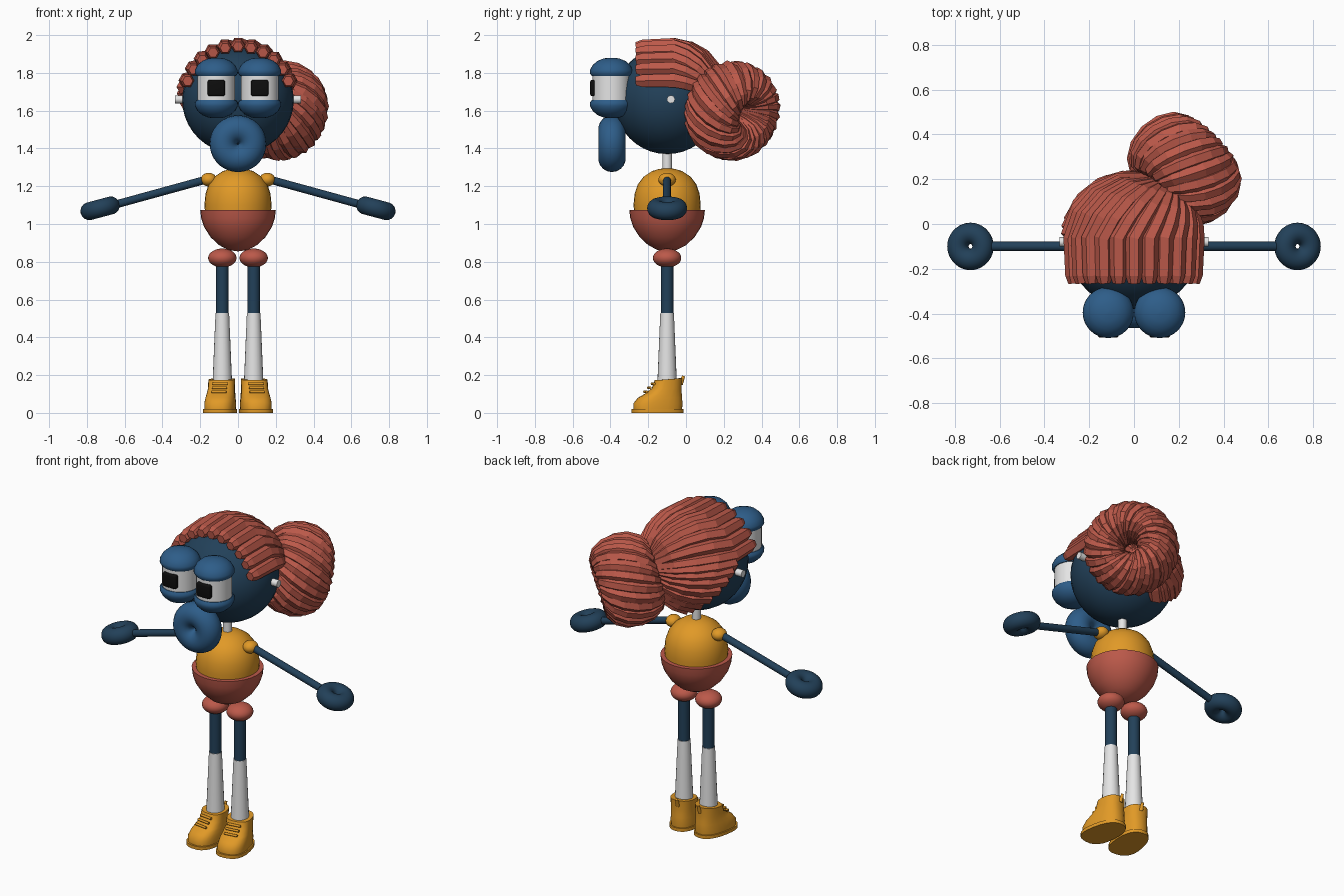
import bpy, bmesh, math
from mathutils import Vector, Matrix

if "Cube" in bpy.data.objects:
    bpy.data.objects.remove(bpy.data.objects["Cube"], do_unlink=True)


def material(name, rgb):
    m = bpy.data.materials.new(name)
    m.use_nodes = True
    m.diffuse_color = (*rgb, 1)
    m.node_tree.nodes["Principled BSDF"].inputs["Base Color"].default_value = (*rgb, 1)
    return m


NAVY = material("navy skin", (0.016, 0.052, 0.1))
BLUE = material("bright blue", (0.027, 0.11, 0.25))
YELLOW = material("mustard yellow", (0.75, 0.32, 0.02))
RED = material("brick red", (0.5, 0.1, 0.068))
WHITE = material("off white", (0.78, 0.78, 0.78))
BLACK = material("black", (0.004, 0.004, 0.004))
Y = -0.1  # depth of the body axis


def finish(name, bm, mat, matrix=Matrix(), smooth=True, angle=40):
    bmesh.ops.recalc_face_normals(bm, faces=bm.faces)
    mesh = bpy.data.meshes.new(name)
    bm.to_mesh(mesh)
    bm.free()
    mesh.materials.append(mat)
    ob = bpy.data.objects.new(name, mesh)
    bpy.context.collection.objects.link(ob)
    ob.matrix_world = matrix
    if smooth:
        bpy.ops.object.select_all(action="DESELECT")
        ob.select_set(True)
        bpy.context.view_layer.objects.active = ob
        bpy.ops.object.shade_smooth_by_angle(angle=math.radians(angle))
    return ob


def loft(bm, rings):
    """Skin equal vertex rings and cap both ends."""
    loops = [[bm.verts.new(p) for p in ring] for ring in rings]
    for a, b in zip(loops, loops[1:]):
        for i in range(len(a)):
            j = (i + 1) % len(a)
            bm.faces.new((a[i], a[j], b[j], b[i]))
    bm.faces.new(loops[0])
    bm.faces.new(loops[-1])


def lathe(name, profile, mat, matrix, n=32):
    bm = bmesh.new()
    turn = [2 * math.pi * i / n for i in range(n)]
    loft(bm, [[(max(r, 0.001) * math.cos(t), max(r, 0.001) * math.sin(t), z) for t in turn]
              for r, z in profile])
    return finish(name, bm, mat, matrix)


def ball(name, loc, size, mat):
    bm = bmesh.new()
    bmesh.ops.create_uvsphere(bm, u_segments=32, v_segments=20, radius=1)
    return finish(name, bm, mat, Matrix.LocRotScale(Vector(loc), None, Vector(size)))


def rod(name, a, b, ra, rb, mat):
    a, b = Vector(a), Vector(b)
    rot = Vector((0, 0, 1)).rotation_difference(b - a).to_matrix().to_4x4()
    return lathe(name, [(ra, 0), (rb, (b - a).length)], mat, Matrix.Translation(a) @ rot, 20)


def torus(name, major, minor, mat, matrix, n=36, m=18):
    bm = bmesh.new()
    grid = []
    for i in range(n):
        spin = Matrix.Rotation(2 * math.pi * i / n, 3, "Z")
        grid.append([bm.verts.new(spin @ Vector((major + minor * math.cos(2 * math.pi * j / m), 0,
                                                 minor * math.sin(2 * math.pi * j / m))))
                     for j in range(m)])
    for i in range(n):
        for j in range(m):
            a, b, k = grid[i], grid[(i + 1) % n], (j + 1) % m
            bm.faces.new((a[j], b[j], b[k], a[k]))
    return finish(name, bm, mat, matrix)


def strands(name, paths, mat):
    """Six-sided tapered locks; each path is a list of (point, radius)."""
    curve = bpy.data.curves.new(name + " path", "CURVE")
    curve.dimensions = "3D"
    curve.bevel_depth = 1
    curve.bevel_resolution = 1
    curve.use_fill_caps = True
    for path in paths:
        s = curve.splines.new("POLY")
        s.use_smooth = False
        s.points.add(len(path) - 1)
        for p, (co, r) in zip(s.points, path):
            p.co, p.radius = (*co, 1), r
    tmp = bpy.data.objects.new(name + " path", curve)
    bpy.context.collection.objects.link(tmp)
    mesh = bpy.data.meshes.new_from_object(tmp.evaluated_get(bpy.context.evaluated_depsgraph_get()))
    bpy.data.objects.remove(tmp)
    bm = bmesh.new()
    bm.from_mesh(mesh)
    for f in bm.faces:
        f.smooth, f.material_index = False, 0
    bpy.data.meshes.remove(mesh)
    return finish(name, bm, mat, smooth=False)


at = lambda x, y, z: Matrix.Translation((x, y, z))

# Head, mouth, neck
HEAD = Vector((0, Y, 1.655))
ball("head", HEAD, (0.295, 0.28, 0.285), NAVY)
torus("mouth", 0.077, 0.073, BLUE, at(0, -0.392, 1.425) @ Matrix.Rotation(math.pi / 2, 4, "X"))
rod("neck", (0, Y, 1.26), (0, Y, 1.42), 0.025, 0.025, WHITE)

# Torso: egg sitting in a cup
lathe("torso", [(0, 1.0), (0.17, 1.02), (0.178, 1.1), (0.172, 1.16), (0.155, 1.21), (0.125, 1.25),
                (0.08, 1.28), (0.04, 1.292), (0, 1.295)], YELLOW, at(0, Y, 0))
lathe("shorts", [(0, 0.855), (0.05, 0.862), (0.1, 0.888), (0.145, 0.93), (0.18, 0.985), (0.195, 1.03),
                 (0.2, 1.073), (0.172, 1.073), (0.165, 1.04), (0, 1.03)], RED, at(0, Y, 0))

LID = [(0, 0.16), (0.04, 0.157), (0.075, 0.143), (0.1, 0.12), (0.113, 0.095), (0.114, 0.078),
       (0.104, 0.064), (0, 0.064)]


def boot(side, s):
    """Sections as height, toe y, heel y, half width, around the ankle."""
    place = at(s * 0.085, Y, 0) @ Matrix.Rotation(s * math.radians(8), 4, "Z")

    def ring(z, toe, heel, w, tilt=0):
        out = []
        for i in range(24):
            t = 2 * math.pi * i / 24
            c, q = math.cos(t), math.sin(t)
            x = w * math.copysign(abs(c) ** 0.8, c) * (1 - 0.12 * q)
            y = (toe + heel) / 2 + (heel - toe) / 2 * math.copysign(abs(q) ** 0.8, q)
            out.append((x, y, z + tilt * y))
        return out

    bm = bmesh.new()
    loft(bm, [ring(0.017, -0.18, 0.08, 0.08), ring(0.05, -0.18, 0.082, 0.081),
              ring(0.08, -0.155, 0.08, 0.077), ring(0.1, -0.12, 0.078, 0.074),
              ring(0.13, -0.08, 0.076, 0.07), ring(0.178, -0.065, 0.078, 0.07, 0.08)])
    finish(side + "_boot", bm, YELLOW, place)
    bm = bmesh.new()
    loft(bm, [ring(0, -0.19, 0.088, 0.087), ring(0.02, -0.19, 0.088, 0.087)])
    finish(side + "_boot_sole", bm, YELLOW, place)
    for i in range(3):
        y, z = -0.115 + 0.02 * i, 0.112 + 0.021 * i
        lace = rod(f"{side}_boot_lace_{i + 1}", (-0.04, y, z), (0.04, y, z), 0.007, 0.007, YELLOW)
        lace.matrix_world = place @ lace.matrix_world
    tab = rod(side + "_boot_tab", (0, 0.072, 0.15), (0, 0.088, 0.195), 0.012, 0.008, YELLOW)
    tab.matrix_world = place @ tab.matrix_world


for side, s in (("left", 1), ("right", -1)):
    # Eye
    eye = at(s * 0.115, -0.395, 1.72)
    lathe(side + "_eyeball", [(0.1, -0.08), (0.1, 0.08)], WHITE, eye)
    lathe(side + "_upper_eyelid", LID, BLUE, eye)
    lathe(side + "_lower_eyelid", [(r, -z) for r, z in LID], BLUE, eye)
    bm = bmesh.new()
    bmesh.ops.create_cube(bm, size=1, matrix=Matrix.Diagonal((0.092, 0.045, 0.086, 1)))
    bmesh.ops.bevel(bm, geom=bm.edges[:], offset=0.011, segments=3, affect="EDGES", profile=0.5)
    finish(side + "_pupil", bm, BLACK, at(s * 0.115, -0.485, 1.72))
    # Ear stud
    rod(side + "_ear_stud", (s * 0.27, -0.08, 1.66), (s * 0.333, -0.08, 1.66), 0.021, 0.021, WHITE)
    # Arm and ring-shaped hand
    ball(side + "_shoulder", (s * 0.155, Y, 1.235), (0.042, 0.046, 0.036), YELLOW)
    rod(side + "_arm", (s * 0.15, Y, 1.24), (s * 0.66, Y, 1.1), 0.021, 0.021, NAVY)
    torus(side + "_hand", 0.058, 0.048, NAVY,
          at(s * 0.73, Y, 1.083) @ Matrix.Rotation(s * math.radians(15), 4, "Y"))
    # Leg
    ball(side + "_hip", (s * 0.083, Y, 0.82), (0.075, 0.075, 0.05), RED)
    rod(side + "_leg", (s * 0.083, Y, 0.5), (s * 0.083, Y, 0.82), 0.033, 0.033, NAVY)
    rod(side + "_sock", (s * 0.083, Y, 0.1), (s * 0.083, Y, 0.53), 0.054, 0.036, WHITE)
    boot(side, s)

# Hair swept from the hairline to the bun
BASE = Vector((0.42, 0.75, 0.02)).normalized()


def sweep(start, steps=5, r=0.042):
    d = start.normalized()
    return [(HEAD + d.slerp(BASE, i / steps) * (0.295 + 0.012 * math.sin(math.pi * i / steps)),
             r * (1 - 0.35 * i / steps)) for i in range(steps + 1)]


locks = []
for i in range(11):
    a = math.radians(21 + 13.8 * i)
    out = Vector((math.cos(a), 0, math.sin(a)))
    locks.append([(HEAD + out * 0.285 + Vector((0, -0.165, 0)), 0.027),
                  (HEAD + out * 0.288 + Vector((0, -0.13, 0)), 0.038)]
                 + sweep(out + Vector((0, 0.12, 0))))
for i in range(8):
    t = i / 7
    low = Vector((-1 + 0.75 * t, 0.2 + 0.55 * t, 0.25 - 0.95 * t)).normalized()
    locks.append([(HEAD + low * 0.285 - Vector((0, 0.03, 0)), 0.02)] + sweep(low, r=0.045))
strands("swept_hair", locks, RED)

# Twisted ring bun
CENTRE = Vector((0.225, 0.245, 1.6))
N = Vector((0.68, 0.68, -0.25)).normalized()
U = (Vector((0, 0, 1)) - N * N.z).normalized()
V = N.cross(U)
frame = Matrix((U, V, N)).transposed().to_4x4()
torus("bun_core", 0.14, 0.085, RED, Matrix.Translation(CENTRE) @ frame @ Matrix.Diagonal((1, 1, 1.5, 1)))
coils = []
for i in range(24):
    path = []
    for j in range(15):
        phi = -math.pi + 2 * math.pi * j / 14
        th = 2 * math.pi * i / 24 + 0.3 * phi
        rad = 0.14 + 0.093 * math.cos(phi)
        path.append((CENTRE + (U * math.cos(th) + V * math.sin(th)) * rad + N * 0.15 * math.sin(phi),
                     0.026 + 0.011 * math.cos(phi)))
    coils.append(path)
strands("hair_bun", coils, RED)
